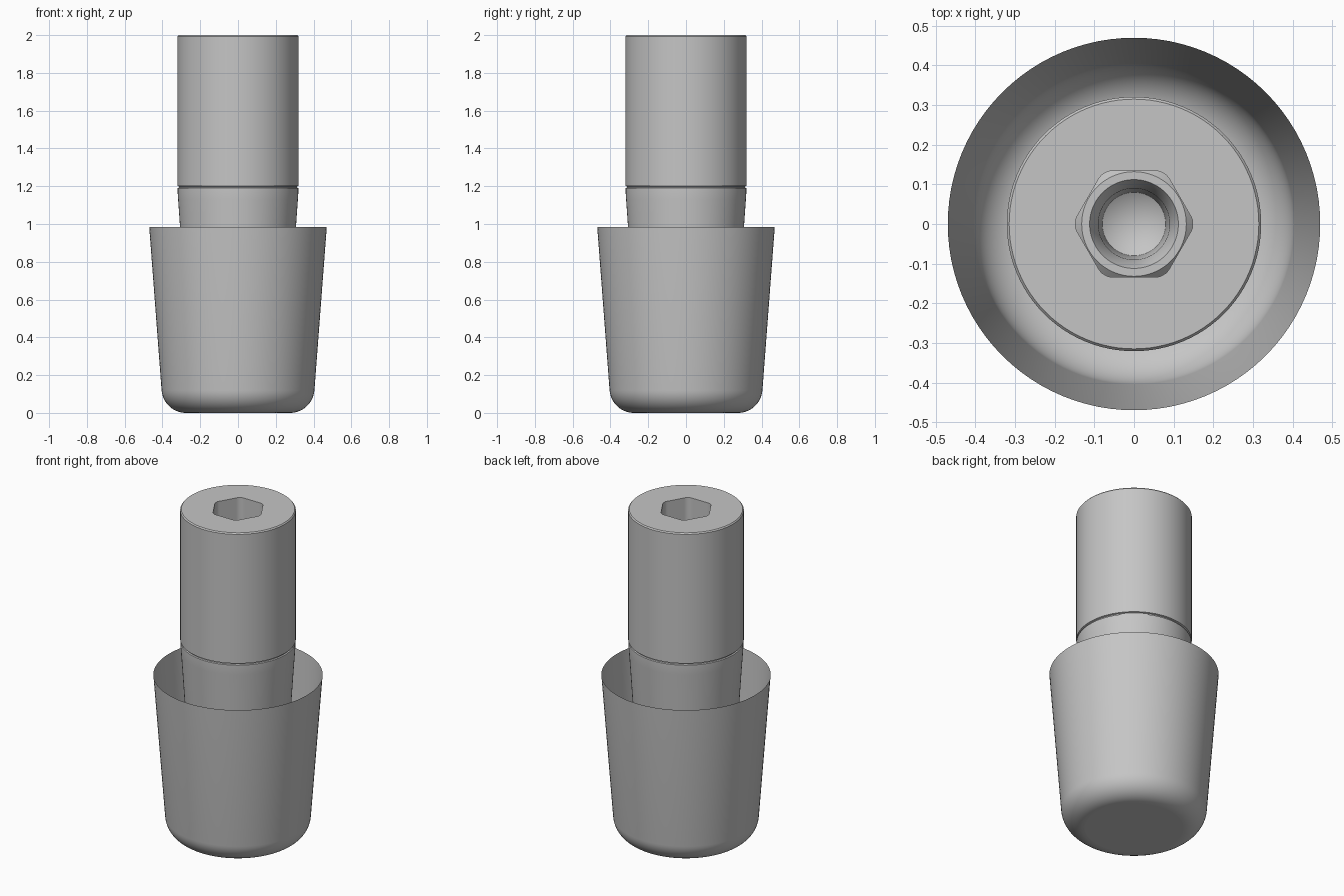
import bpy
import bmesh
from math import sin, cos, pi, radians

cube = bpy.data.objects.get("Cube")
if cube:
    bpy.data.objects.remove(cube, do_unlink=True)

SEGMENTS = 96

metal = bpy.data.materials.new("satin_grey")
metal.use_nodes = True
grey = (0.56, 0.56, 0.56, 1)
metal.diffuse_color = grey
metal.node_tree.nodes["Principled BSDF"].inputs["Base Color"].default_value = grey


def circle(r, z):
    """Round cross-section."""
    return lambda t: (r * cos(t), r * sin(t), z)


def hexagon(apothem, corner, z, slope=0.0):
    """Hexagonal cross-section with trimmed corners; slope lowers the corners."""
    def point(t):
        r = min(apothem / cos(t % (pi / 3) - pi / 6), corner)
        return (r * cos(t), r * sin(t), z - slope * (r - apothem))
    return point


def loft(name, sections, cap_start=True, tip=None):
    """Skin consecutive cross-sections, with an optional flat start and end tip."""
    bm = bmesh.new()
    rings = [[bm.verts.new(s(2 * pi * i / SEGMENTS)) for i in range(SEGMENTS)]
             for s in sections]
    for a, b in zip(rings, rings[1:]):
        for i in range(SEGMENTS):
            j = (i + 1) % SEGMENTS
            bm.faces.new((a[i], a[j], b[j], b[i]))
    if cap_start:
        bm.faces.new(rings[0][::-1])
    if tip is not None:
        end = bm.verts.new((0, 0, tip))
        last = rings[-1]
        for i in range(SEGMENTS):
            bm.faces.new((last[i], last[(i + 1) % SEGMENTS], end))
    bmesh.ops.recalc_face_normals(bm, faces=bm.faces)
    mesh = bpy.data.meshes.new(name)
    bm.to_mesh(mesh)
    bm.free()
    obj = bpy.data.objects.new(name, mesh)
    bpy.context.collection.objects.link(obj)
    mesh.materials.append(metal)
    bpy.ops.object.select_all(action='DESELECT')
    obj.select_set(True)
    bpy.context.view_layer.objects.active = obj
    bpy.ops.object.shade_smooth_by_angle(angle=radians(30))
    # Keep the large flat faces flat
    for poly in mesh.polygons:
        if len(poly.vertices) > 4:
            poly.use_smooth = False
    return obj


# Thin open cup: rounded base running tangentially into a flared wall
fillet, centre, flare = 0.13, 0.275, radians(4.5)
steps = 14
cup = []
for k in range(steps + 1):
    a = -pi / 2 + (pi / 2 - flare) * k / steps
    cup.append(circle(centre + fillet * cos(a), fillet + fillet * sin(a)))
cup.append(circle(0.47, 0.985))
loft("cup", cup)

# Post: tapered foot, thin groove, straight shank, hex socket and stepped bore
loft("post", [
    circle(0.245, 0.004),
    circle(0.308, 1.0),
    circle(0.317, 1.13),
    circle(0.319, 1.16),
    circle(0.319, 1.19),
    circle(0.312, 1.193),
    circle(0.312, 1.199),
    circle(0.321, 1.202),
    circle(0.321, 1.993),
    circle(0.315, 2.0),
    hexagon(0.134, 0.148, 2.0),
    hexagon(0.134, 0.148, 1.7, slope=1.0),
    circle(0.132, 1.702),
    circle(0.112, 1.702),
    circle(0.09, 1.66),
    circle(0.08, 1.4),
], tip=1.35)
